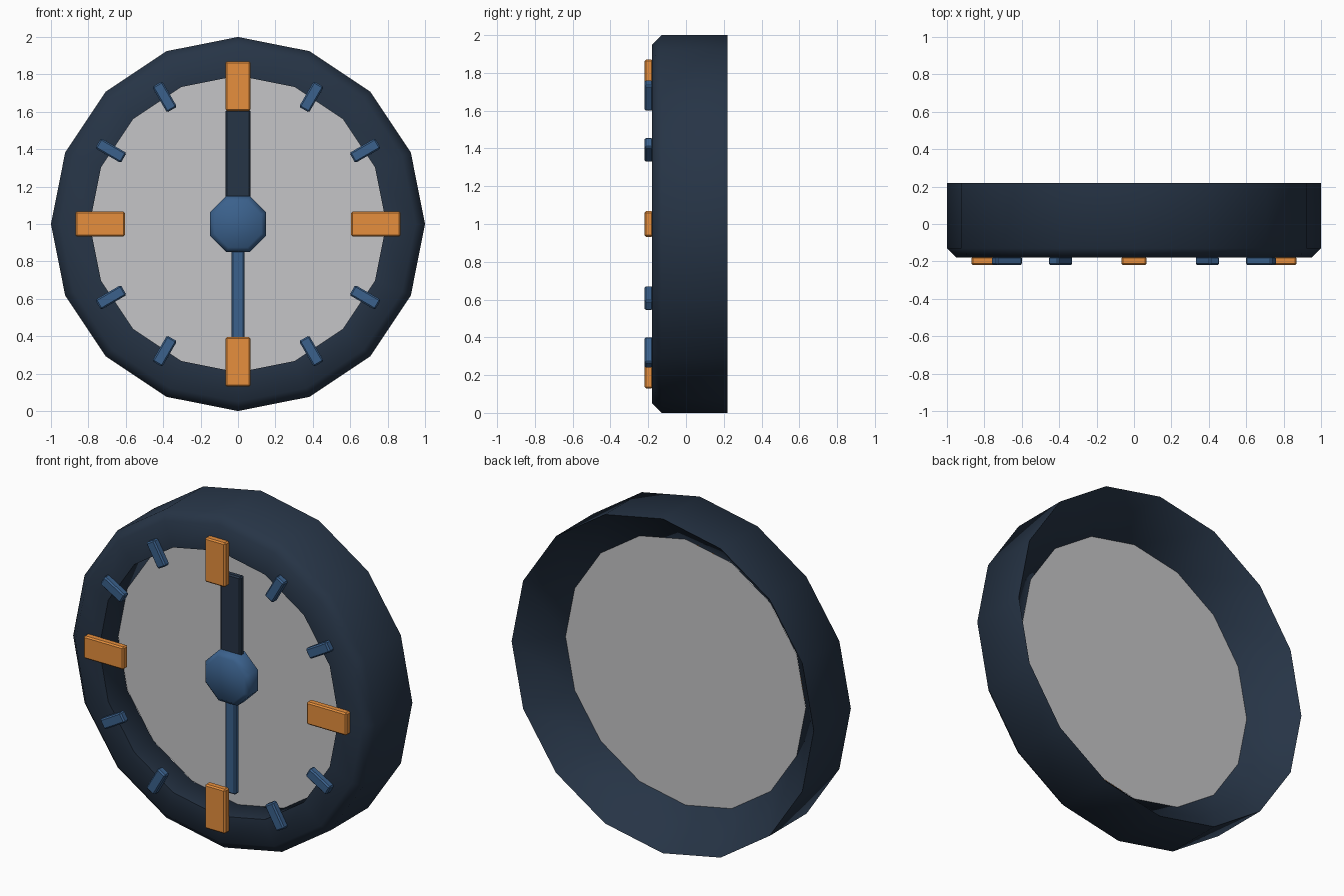
import bpy, bmesh, math
from mathutils import Matrix

if "Cube" in bpy.data.objects:
    bpy.data.objects.remove(bpy.data.objects["Cube"])

CZ = 1.0  # height of the dial centre


def srgb(c):
    return tuple(v / 12.92 if v <= 0.04045 else ((v + 0.055) / 1.055) ** 2.4 for v in c) + (1.0,)


def material(name, rgb):
    m = bpy.data.materials.new(name)
    m.diffuse_color = srgb(rgb)
    m.use_nodes = True
    m.node_tree.nodes["Principled BSDF"].inputs["Base Color"].default_value = m.diffuse_color
    return m


NAVY = material("dark navy", (0.15, 0.205, 0.275))
BLUE = material("steel blue", (0.23, 0.38, 0.55))
ORANGE = material("orange", (0.90, 0.56, 0.24))
GREY = material("light grey", (0.77, 0.77, 0.78))


def finish(bm, name, mat, smooth=None, bevel=0):
    bmesh.ops.recalc_face_normals(bm, faces=bm.faces)
    me = bpy.data.meshes.new(name)
    bm.to_mesh(me)
    bm.free()
    me.materials.append(mat)
    ob = bpy.data.objects.new(name, me)
    bpy.context.collection.objects.link(ob)
    if bevel:
        b = ob.modifiers.new("bevel", "BEVEL")
        b.width, b.segments = bevel, 1
    if smooth:
        bpy.ops.object.select_all(action="DESELECT")
        ob.select_set(True)
        bpy.context.view_layer.objects.active = ob
        bpy.ops.object.shade_smooth_by_angle(angle=math.radians(smooth))
    return ob


def ring_verts(bm, r, y, n, start=0.0):
    return [bm.verts.new((r * math.sin(start + math.tau * i / n), y,
                          CZ + r * math.cos(start + math.tau * i / n))) for i in range(n)]


def lathe(name, profile, n, mat, start=0.0, closed=True, smooth=50):
    """Spin an (r, y) profile about the dial axis; an open profile gets end caps."""
    bm = bmesh.new()
    rings = [ring_verts(bm, r, y, n, start) for r, y in profile]
    pairs = list(zip(rings, rings[1:] + rings[:1])) if closed else list(zip(rings, rings[1:]))
    for a, b in pairs:
        for i in range(n):
            j = (i + 1) % n
            bm.faces.new((a[i], a[j], b[j], b[i]))
    if not closed:
        bm.faces.new(rings[0])
        if len(rings) > 1:
            bm.faces.new(rings[-1])
    return finish(bm, name, mat, smooth)


def bar(name, width, r0, r1, y0, y1, degrees, mat):
    """Radial bar from r0 to r1, turned clockwise from twelve o'clock."""
    bm = bmesh.new()
    bmesh.ops.create_cube(bm, size=1.0)
    place = (Matrix.Translation((0, 0, CZ)) @ Matrix.Rotation(math.radians(degrees), 4, "Y")
             @ Matrix.Translation((0, (y0 + y1) / 2, (r0 + r1) / 2))
             @ Matrix.Diagonal((width, y1 - y0, r1 - r0, 1)))
    bmesh.ops.transform(bm, matrix=place, verts=bm.verts)
    return finish(bm, name, mat, bevel=0.008)


# Rim: bevelled front, recessed inner wall, sloping hollow back
lathe("rim", [(0.793, -0.18), (0.95, -0.18), (1.0, -0.13), (1.0, 0.22), (0.793, 0.0)], 16, NAVY)

# Dial plate, visible from front and back
lathe("dial", [(0.795, 0.003)], 16, GREY, closed=False, smooth=None)

# Hour markers: orange at the quarters, small blue ones between
for h in range(12):
    if h % 3 == 0:
        bar(f"quarter_marker_{h}", 0.135, 0.605, 0.87, -0.22, -0.175, h * 30, ORANGE)
    else:
        bar(f"hour_marker_{h}", 0.062, 0.706, 0.864, -0.22, -0.175, h * 30, BLUE)

# Hands
bar("hour_hand", 0.135, 0.0, 0.61, -0.075, -0.035, 0, NAVY)
bar("minute_hand", 0.07, 0.0, 0.70, -0.075, -0.035, 180, BLUE)

# Octagonal hub
lathe("hub", [(0.135, -0.12), (0.162, -0.095), (0.162, -0.025)], 8, BLUE,
      start=math.pi / 8, closed=False)
